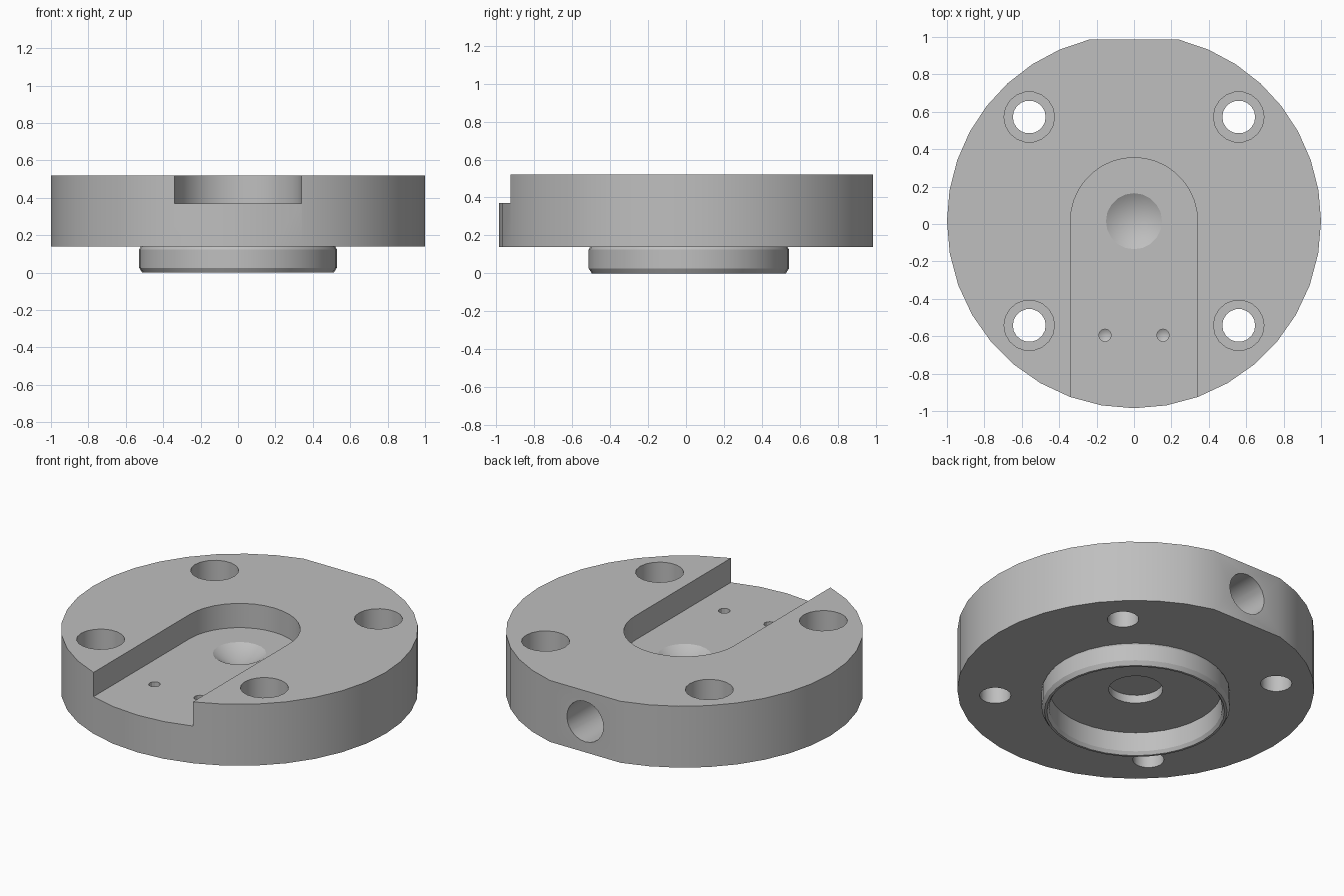
import bpy, bmesh
from math import radians, sin, cos, pi

cube = bpy.data.objects.get("Cube")
if cube:
    bpy.data.objects.remove(cube, do_unlink=True)

CY = 0.015                          # centre of the disc in y
TOP, BASE, FLOOR = 0.52, 0.14, 0.37

steel = bpy.data.materials.new("plain_grey")
steel.use_nodes = True
grey = (0.52, 0.52, 0.52, 1)
steel.diffuse_color = grey
steel.node_tree.nodes["Principled BSDF"].inputs["Base Color"].default_value = grey


def finish(name, bm):
    bmesh.ops.remove_doubles(bm, verts=bm.verts, dist=1e-5)
    bmesh.ops.recalc_face_normals(bm, faces=bm.faces)
    mesh = bpy.data.meshes.new(name)
    bm.to_mesh(mesh)
    bm.free()
    mesh.materials.append(steel)
    ob = bpy.data.objects.new(name, mesh)
    bpy.context.collection.objects.link(ob)
    return ob


def prism(name, outline, z0, z1):
    """Extrude a flat outline upward."""
    bm = bmesh.new()
    low = [bm.verts.new((x, y, z0)) for x, y in outline]
    high = [bm.verts.new((x, y, z1)) for x, y in outline]
    n = len(outline)
    bm.faces.new(low)
    bm.faces.new(high)
    for i in range(n):
        j = (i + 1) % n
        bm.faces.new((low[i], low[j], high[j], high[i]))
    return finish(name, bm)


def lathe(name, profile, segments, location, capped=True):
    """Spin (radius, z) points round z; a radius of zero makes a point."""
    bm = bmesh.new()
    rings = [[bm.verts.new((r * cos(2 * pi * i / segments), r * sin(2 * pi * i / segments), z))
              for i in range(segments)] for r, z in profile]
    for a, b in zip(rings, rings[1:]):
        for i in range(segments):
            j = (i + 1) % segments
            bm.faces.new((a[i], a[j], b[j], b[i]))
    if capped:
        for ring, (r, z) in zip((rings[0], rings[-1]), (profile[0], profile[-1])):
            if r > 0:
                bm.faces.new(ring)
    ob = finish(name, bm)
    ob.location = location
    return ob


def activate(ob):
    bpy.ops.object.select_all(action='DESELECT')
    ob.select_set(True)
    bpy.context.view_layer.objects.active = ob


def cut(target, cutter):
    cutter.hide_render = True
    activate(target)
    mod = target.modifiers.new("cut", 'BOOLEAN')
    mod.operation = 'DIFFERENCE'
    mod.solver = 'EXACT'
    mod.object = cutter
    bpy.ops.object.modifier_apply(modifier=mod.name)
    bpy.data.objects.remove(cutter, do_unlink=True)


# Round disc with a flat at the back
angles = [9.5 * i for i in range(9)]
angles += [180 - a for a in reversed(angles)]
angles += [180 + 10 * i for i in range(1, 18)]
disc = prism("disc_body", [(cos(radians(a)), CY + sin(radians(a))) for a in angles], BASE, TOP)

# Round-ended slot open to the front
W = 0.34
slot = [(W * cos(pi * i / 18), CY + W * sin(pi * i / 18)) for i in range(19)]
cut(disc, prism("slot_cutter", slot + [(-W, -1.2), (W, -1.2)], FLOOR, 0.7))

# Four counterbored bolt holes
for x in (-0.56, 0.56):
    for y in (CY - 0.557, CY + 0.557):
        steps = [(0.088, 0), (0.088, 0.3), (0.135, 0.3), (0.135, 0.7)]
        cut(disc, lathe("bolt_cutter", steps, 18, (x, y, 0)))

# Conical dimple and two small drilled holes in the slot floor
cut(disc, lathe("dimple_cutter", [(0, FLOOR - 0.09), (0.15, FLOOR), (0.15, 0.6)], 20, (0, CY, 0)))
for x in (-0.155, 0.155):
    cut(disc, lathe("pin_cutter", [(0, 0.25), (0.033, 0.27), (0.033, 0.6)], 12, (x, -0.595, 0)))

# Blind hole under the centre
cut(disc, lathe("pocket_cutter", [(0.152, 0), (0.152, BASE + 0.05)], 24, (0, CY, 0)))

# Blind hole in the back flat
side = lathe("side_cutter", [(0.125, -0.4), (0.125, 0.2)], 24, (0, 0.985, 0.33))
side.rotation_euler = (-pi / 2, 0, 0)
cut(disc, side)

# Thin locating ring under the disc
ring = lathe("locating_ring",
             [(0.52, BASE), (0.528, 0.125), (0.528, 0.025), (0.512, 0),
              (0.498, 0), (0.485, 0.02), (0.485, BASE)], 36, (0, CY, 0), capped=False)

for ob in (disc, ring):
    activate(ob)
    bpy.ops.object.shade_smooth_by_angle(angle=radians(25))
